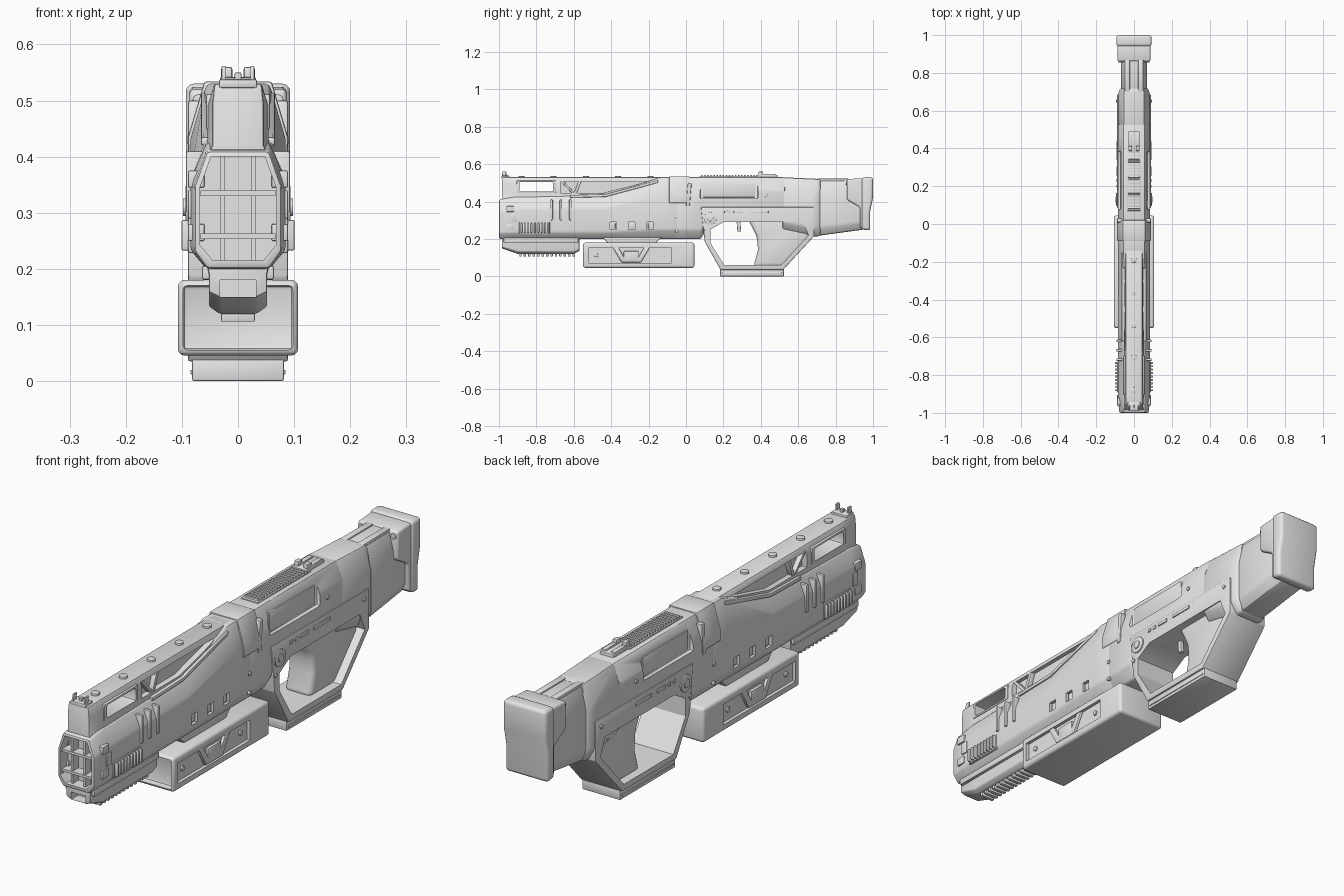
import bpy, bmesh, math
from mathutils import Matrix, Vector

cube = bpy.data.objects.get("Cube")
if cube:
    bpy.data.objects.remove(cube, do_unlink=True)

colour = (.8, .8, .8, 1)
grey = bpy.data.materials.new("plain_grey")
grey.use_nodes = True
grey.diffuse_color = colour
grey.node_tree.nodes["Principled BSDF"].inputs["Base Color"].default_value = colour

# Shared measures: side half width, deck and belly heights, detail sizes
HALF, DECK, BELLY = .085, .53, .2
TOP_HALF = .056
SOFT, EDGE, FINE = .008, .004, .002
WIDE = HALF * 3


def finish(name, bm, bevel=0, cutters=(), segments=2):
    """Turn a bmesh into an object, round it, cut it and shade it."""
    bmesh.ops.recalc_face_normals(bm, faces=bm.faces[:])
    mesh = bpy.data.meshes.new(name)
    bm.to_mesh(mesh)
    bm.free()
    mesh.materials.append(grey)
    ob = bpy.data.objects.new(name, mesh)
    bpy.context.collection.objects.link(ob)
    if bevel:
        mod = ob.modifiers.new("round", 'BEVEL')
        mod.width, mod.segments, mod.limit_method = bevel, segments, 'ANGLE'
        mod.angle_limit = math.radians(20)
    for cutter in cutters:
        mod = ob.modifiers.new("cut", 'BOOLEAN')
        mod.operation, mod.object, mod.solver = 'DIFFERENCE', cutter, 'EXACT'
    if ob.modifiers:
        bpy.context.view_layer.update()
        deps = bpy.context.evaluated_depsgraph_get()
        baked = bpy.data.meshes.new_from_object(ob.evaluated_get(deps))
        ob.modifiers.clear()
        ob.data = baked
    for cutter in cutters:
        bpy.data.objects.remove(cutter, do_unlink=True)
    bpy.ops.object.select_all(action='DESELECT')
    ob.select_set(True)
    bpy.context.view_layer.objects.active = ob
    bpy.ops.object.shade_smooth_by_angle(angle=math.radians(32))
    return ob


def add_rings(bm, rings):
    """Skin a row of matching closed rings and cap the two ends."""
    rows = [[bm.verts.new(point) for point in ring] for ring in rings]
    count = len(rows[0])
    for a, b in zip(rows, rows[1:]):
        for i in range(count):
            j = (i + 1) % count
            bm.faces.new((a[i], a[j], b[j], b[i]))
    bm.faces.new(rows[0][::-1])
    bm.faces.new(rows[-1])


def prism(name, outlines, spans, bevel=0, cutters=(), segments=2):
    """Side outlines (y, z) pushed through each x span."""
    bm = bmesh.new()
    for outline in outlines:
        for span in spans:
            add_rings(bm, [[(x, y, z) for y, z in outline] for x in span])
    return finish(name, bm, bevel, cutters, segments)


def centre(half):
    return [(-half, half)]


def sides(outer, inner=.06):
    return [(inner, outer), (-outer, -inner)]


def rect(y, z, length, height):
    """Rectangle outline about a centre."""
    l, h = length / 2, height / 2
    return [(y - l, z - h), (y + l, z - h), (y + l, z + h), (y - l, z + h)]


def row(first, last, count):
    return [first + (last - first) * i / (count - 1) for i in range(count)]


def slant(start, end, width):
    """Strut outline between two points, widened along y."""
    (y, z), (v, w) = start, end
    return [(y, z), (y + width, z), (v + width, w), (v, w)]


def section(y, top=DECK, bottom=BELLY, half=HALF, top_half=TOP_HALF, foot=TOP_HALF, slope=.3):
    """Eight-sided cross-section: chamfered shoulders and a narrower foot."""
    height = top - bottom
    right = [(top_half, top), (half, top - slope * height),
             (half, bottom + height * .15), (foot, bottom)]
    ring = right + [(-x, z) for x, z in reversed(right)]
    return [(x, y, z) for x, z in ring]


def loft(name, sections, bevel=0, cutters=()):
    bm = bmesh.new()
    add_rings(bm, sections)
    return finish(name, bm, bevel, cutters)


def studs(name, spots, radius, axis, depth=.01, facets=16):
    """Round heads at the given points, facing along an axis."""
    bm = bmesh.new()
    turn = Vector((0, 0, 1)).rotation_difference(Vector(axis)).to_matrix().to_4x4()
    for spot in spots:
        bmesh.ops.create_cone(bm, cap_ends=True, segments=facets, radius1=radius,
                              radius2=radius, depth=depth,
                              matrix=Matrix.Translation(spot) @ turn)
    return finish(name, bm, FINE / 2)


def side_studs(name, spots, radius, out=HALF):
    return studs(name, [(s * out, y, z) for s in (-1, 1) for y, z in spots], radius, (1, 0, 0))


# Barrel shroud with open muzzle and square side sockets
muzzle_cut = loft("muzzle_cut", [section(y, top=.4, bottom=.215, half=.068, top_half=.048, foot=.045)
                                 for y in (-1.1, -.95)])
socket_rows = row(-.39, -.19, 3)
socket_cut = prism("socket_cut", [rect(y, .27, .035, .04) for y in socket_rows], sides(WIDE, .073))
loft("shroud", [section(-1, top=.41, half=.078), section(-.92, top=.425),
                section(-.42, top=.435), section(-.14), section(-.04)],
     SOFT, [muzzle_cut, socket_cut])
prism("socket_plates", [rect(y, .27, .024, .03) for y in socket_rows], sides(.079), FINE)
for bar_x in (-.027, .027):
    prism("muzzle_vertical_bar", [rect(-.965, .307, .04, .19)], [(bar_x - EDGE, bar_x + EDGE)])
prism("muzzle_cross_bars", [rect(-.965, z, .05, .01) for z in (.258, .335)], centre(.067))
prism("front_clamps", [rect(-.92, .315, .03, .05), rect(-.94, .36, .04, .03),
                       rect(-.94, .265, .04, .03)], sides(HALF + EDGE), FINE)

# Slanted side fins and ribbed grip pads
prism("side_fins", [slant((y, .3), (y, .41), .013) for y in row(-.725, -.625, 3)],
      sides(HALF + SOFT), EDGE)
prism("rib_backing", [rect(-.81, .26, .165, .064)], sides(HALF + EDGE), EDGE)
prism("ribs", [rect(y, .26, .01, .055) for y in row(-.88, -.735, 9)], sides(.101), EDGE)

# Upper carrying beam with a through window and side recesses
window_cut = prism("window_cut", [rect(-.8, .48, .18, .05)], centre(WIDE), SOFT)
truss_cut = prism("truss_cut", [[(-.67, .447), (-.44, .447), (-.2, .508), (-.67, .508)]],
                  sides(WIDE, .032))
loft("upper_beam", [section(y, bottom=.4, half=half, top_half=.042)
                    for y, half in ((-.985, .046), (-.9, .054), (-.1, .054))],
     EDGE, [window_cut, truss_cut])
prism("truss_struts", [slant((-.67, .51), (-.61, .445), .016), slant((-.6, .445), (-.575, .51), .016)],
      sides(.051, .03), FINE)
rim_cut = prism("rim_cut", [rect(-.8, .48, .18, .05)], centre(WIDE), SOFT)
prism("window_rim", [rect(-.8, .48, .21, .064)], centre(.057), EDGE, [rim_cut])
prism("slope_ridges", [[(-.62, .42), (-.43, .425), (-.15, .5), (-.15, .515),
                        (-.43, .44), (-.62, .435)]], sides(.066, .045), EDGE)
studs("beam_screws", [(0, y, DECK) for y in row(-.88, -.19, 5)], .016, (0, 0, 1), .015)

# Front sight
prism("sight_base", [rect(-.965, DECK, .045, .016)], centre(.034), EDGE)
prism("sight_horns", [slant((-.985, DECK), (-.98, .562), .02)], sides(.029, .022), FINE)
prism("sight_post", [rect(-.965, .54, .015, .02)], centre(.006), FINE)

# Fore grip under the muzzle
hollow_cut = prism("hollow_cut", [rect(-1, .165, .12, .03)], centre(.032))
loft("fore_grip", [section(y, top=.21, bottom=low, half=.052, foot=.033)
                   for y, low in ((-.985, .15), (-.9, .12), (-.6, .12), (-.57, .135))],
     EDGE, [hollow_cut])
prism("fore_grip_rails", [rect(-.775, .193, .4, .025)], sides(.064, .04), EDGE)
prism("fore_grip_teeth", [rect(y, .118, .013, .024) for y in row(-.885, -.6, 13)], centre(.03), FINE)

# Receiver, collar and side panels
panel_cut = prism("panel_cut", [rect(.23, .46, .31, .09)], sides(WIDE, .07), SOFT)
loft("receiver", [section(-.06), section(.08), section(.13, bottom=.29), section(.53, bottom=.29)],
     SOFT, [panel_cut])
prism("side_panels", [rect(.23, .46, .28, .075)], sides(.074), EDGE)
loft("collar", [section(y, top=DECK + EDGE, bottom=.37, half=HALF + EDGE, top_half=.06, slope=.6)
                for y in (-.09, .02)], EDGE)
prism("collar_latches", [slant((0, .375), (.01, .5), .02)], sides(HALF + EDGE), EDGE)
prism("top_rail", [rect(.235, DECK, .33, SOFT)], centre(.037), FINE)
prism("top_rail_ribs", [rect(y, DECK, .009, .022) for y in row(.085, .38, 19)], centre(.032), FINE)
prism("rear_sight_base", [rect(.435, DECK, .11, .024)], centre(.03), EDGE)
prism("rear_sight", [rect(.445, .54, .07, .016), rect(.4, .545, .025, .03)], sides(.03, .01), EDGE)

# Hand guard frame, grip, trigger and foot
opening_cut = prism("opening_cut", [[(.13, .25), (.2, .29), (.625, .29), (.655, .22),
                                     (.51, .06), (.205, .06), (.13, .18)]], centre(WIDE))
prism("hand_guard", [[(.08, .37), (.1, .185), (.185, .035), (.52, .035), (.685, .215), (.685, .37)]],
      centre(HALF + EDGE), EDGE, [opening_cut])
prism("hand_grip", [[(.33, .31), (.38, .21), (.385, .14), (.36, .05), (.52, .05), (.665, .21), (.64, .31)]],
      centre(.058), .022, segments=4)
prism("trigger", [slant((.275, .24), (.27, .3), .02)], centre(SOFT), EDGE)
prism("guard_foot", [rect(.353, .02, .34, .04)], centre(.082), EDGE)
prism("foot_trim", [rect(.353, .016, .32, SOFT)], sides(HALF), FINE)
side_studs("dial", [(.13, .31)], .034, HALF + EDGE)
side_studs("dial_hub", [(.13, .31)], .016, HALF + SOFT)
prism("guard_markers", [rect(y, .345, length, .014) for y, length in
                        ((.2, .015), (.23, .015), (.28, .05), (.39, .1))], sides(HALF + SOFT), FINE)
side_studs("side_screws", [(-.05, .315), (-.05, .24), (.43, .43)], SOFT)
side_studs("guard_screws", [(.65, .34), (.105, .25)], SOFT, HALF + EDGE)

# Stock, neck and butt
loft("stock", [section(.515, bottom=.25), section(.69, top=.522, bottom=.212),
               section(.72, top=.52, bottom=.217, half=.072)], .01)
loft("neck", [section(y, top=.517, bottom=low, half=.07, top_half=.05, foot=.05)
              for y, low in ((.69, .215), (.95, .25))], .01)
prism("neck_ridges", [rect(.785, .515, .17, .014)], sides(.05, .022), EDGE)
prism("butt_collar", [[(.86, .52), (.95, .525), (.95, .255), (.93, .26), (.93, .37), (.86, .41)]],
      centre(HALF + FINE), .012, segments=3)
prism("butt_pad", [[(.94, DECK), (1, DECK), (1, .42), (.985, .35), (.985, .245), (.94, .25)]],
      centre(.093), .014, segments=3)
studs("butt_bolts", [(x, .86, .5) for x in (-.07, .07)], .011, (0, -1, 0))

# Underslung box with a hollow front, side trays and clips
front_cut = prism("front_cut", [rect(-.56, .113, .07, .115)], centre(.098), SOFT)
tray_cut = prism("tray_cut", [rect(-.3, .112, .445, .08)], sides(WIDE, .094))
prism("lower_box", [rect(-.253, .113, .595, .135)], centre(.107), .012, [front_cut, tray_cut], 3)
prism("box_clips", [slant((-.345, .075), (-.39, .153), .03), slant((-.27, .075), (-.225, .153), .03),
                    rect(-.293, .105, .08, .06)], sides(.105, .09), EDGE)
side_studs("box_screws", [(-.48, .113), (-.12, .113)], .01, .095)
prism("box_mount", [[(-.45, .21), (-.41, .17), (-.17, .17), (-.13, .21)]], centre(.062), EDGE)
